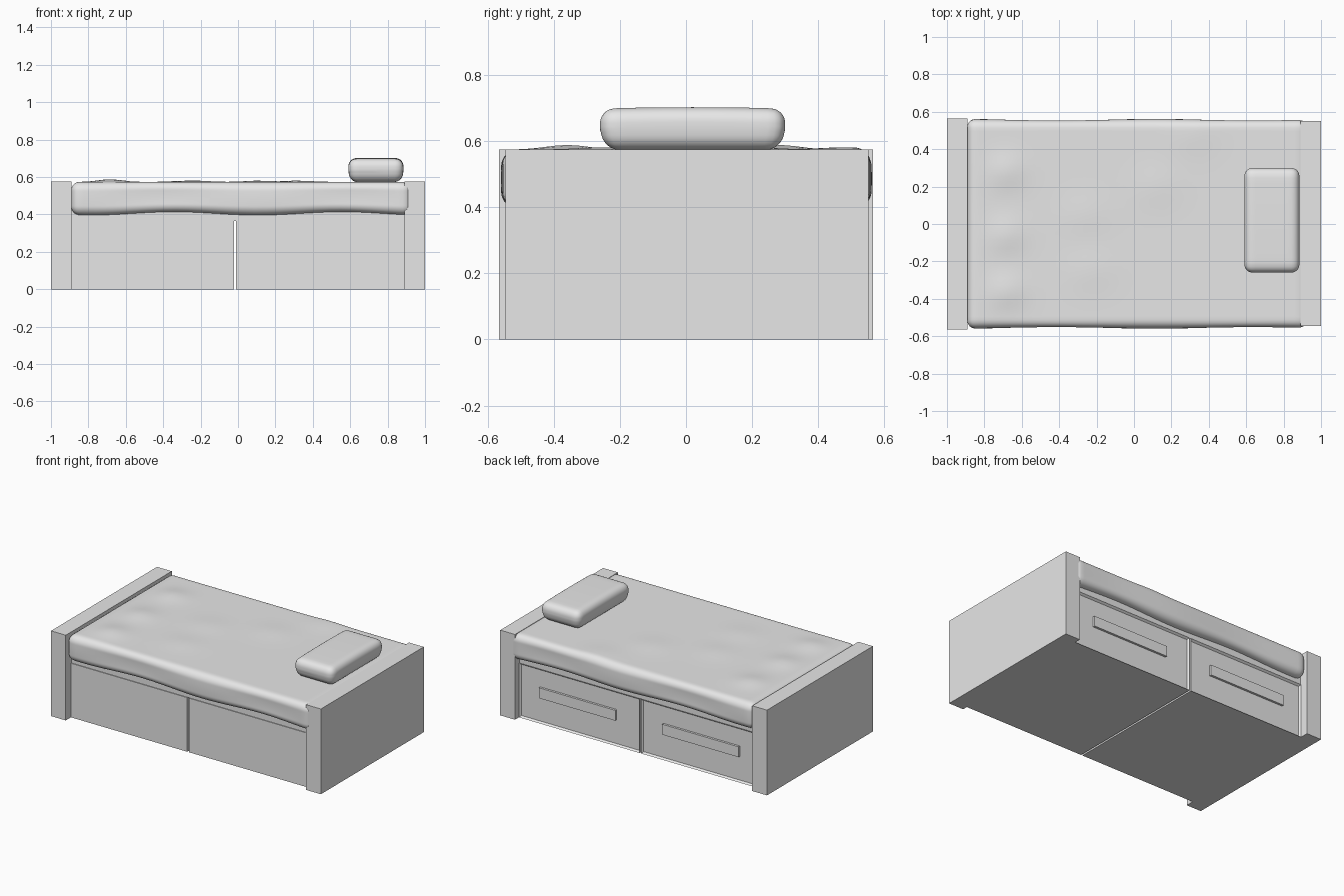
import bpy, bmesh, math
from mathutils import Vector

cube = bpy.data.objects.get("Cube")
if cube:
    bpy.data.objects.remove(cube, do_unlink=True)

grey = bpy.data.materials.new("plain_grey")
grey.use_nodes = True
grey.diffuse_color = (0.8, 0.8, 0.8, 1)
grey.node_tree.nodes["Principled BSDF"].inputs["Base Color"].default_value = (0.8, 0.8, 0.8, 1)


def finish(name, bm, smooth=False):
    mesh = bpy.data.meshes.new(name)
    bmesh.ops.recalc_face_normals(bm, faces=bm.faces)
    for f in bm.faces:
        f.smooth = smooth
    bm.to_mesh(mesh)
    bm.free()
    mesh.materials.append(grey)
    obj = bpy.data.objects.new(name, mesh)
    bpy.context.collection.objects.link(obj)
    return obj


def box_mesh(low, high):
    low, high = Vector(low), Vector(high)
    bm = bmesh.new()
    bmesh.ops.create_cube(bm, size=1)
    for v in bm.verts:
        v.co = (low + high) / 2 + v.co * (high - low)
    return bm


def box(name, low, high):
    return finish(name, box_mesh(low, high))


def soft_box(name, low, high, radius, cuts, shape):
    """Finely divided rounded box, reshaped by a displacement function."""
    low, high = Vector(low), Vector(high)
    center, half = (low + high) / 2, (high - low) / 2
    bm = bmesh.new()
    bmesh.ops.create_cube(bm, size=2)
    bmesh.ops.subdivide_edges(bm, edges=bm.edges[:], cuts=cuts, use_grid_fill=True)
    for v in bm.verts:
        # Crowd the divisions towards the edges, then round them
        p = Vector([math.sin(c * math.pi / 2) * h for c, h in zip(v.co, half)])
        core = Vector([max(radius - h, min(h - radius, c)) for c, h in zip(p, half)])
        p = core + (p - core).normalized() * radius
        v.co = center + p + shape(p, half)
    return finish(name, bm, smooth=True)


# End boards
box("footboard", (-1, -0.565, 0), (-0.89, 0.565, 0.575))
box("headboard", (0.89, -0.545, 0), (1, 0.552, 0.575))

# Two drawer units with recessed fronts and bar handles on the back
for side, x0, x1, h0, h1 in (("right", -0.89, -0.022, -0.75, -0.18),
                             ("left", -0.01, 0.89, 0.17, 0.74)):
    bm = box_mesh((x0, -0.51, 0), (x1, 0.51, 0.365))
    bm.normal_update()
    back = [f for f in bm.faces if f.normal.y > 0.9]
    bmesh.ops.inset_region(bm, faces=back, thickness=0.014, depth=0)
    for v in {v for f in back for v in f.verts}:
        v.co.y -= 0.014
    finish(side + "_drawer_unit", bm)
    box(side + "_drawer_handle", (h0, 0.49, 0.17), (h1, 0.511, 0.24))

# Slab under the mattress
box("mattress_base", (-0.89, -0.505, 0.365), (0.89, 0.505, 0.46))


# Mattress with a wavy hem and soft lumps on top
def bump(x, y, cx, cy, width):
    return math.exp(-((x - cx) ** 2 + (y - cy) ** 2) / width ** 2)


def mattress_shape(p, half):
    x, y = p.x, p.y
    up = (p.z / half.z + 1) / 2
    lumps = sum(0.014 * bump(x, y, -0.7, cy, 0.09) for cy in (-0.36, -0.06, 0.28))
    lumps += sum(0.007 * bump(x, y, cx, cy, 0.11)
                 for cx, cy in ((-0.28, 0.05), (-0.25, -0.25), (0.1, 0.2), (0.3, 0.48)))
    hem = 0.009 * math.sin(7 * x - 2.2) * (1 if y < 0 else 0.8)
    bulge = 0.005 * math.sin(6 * x + 1) * math.sin(math.pi * up) * (y / half.y) ** 3
    return Vector((0, bulge, lumps * up + hem * (1 - up)))


soft_box("mattress", (-0.892, -0.555, 0.405), (0.925, 0.557, 0.574), 0.045, 39, mattress_shape)


# Pillow, slightly narrower at the bottom
def pillow_shape(p, half):
    taper = -0.05 * max(0, -p.z / half.z)
    sag = -0.004 * (p.y / half.y) ** 2 if p.z > 0 else 0
    return Vector((p.x * taper, p.y * taper, sag))


soft_box("pillow", (0.59, -0.26, 0.573), (0.885, 0.3, 0.702), 0.045, 19, pillow_shape)
